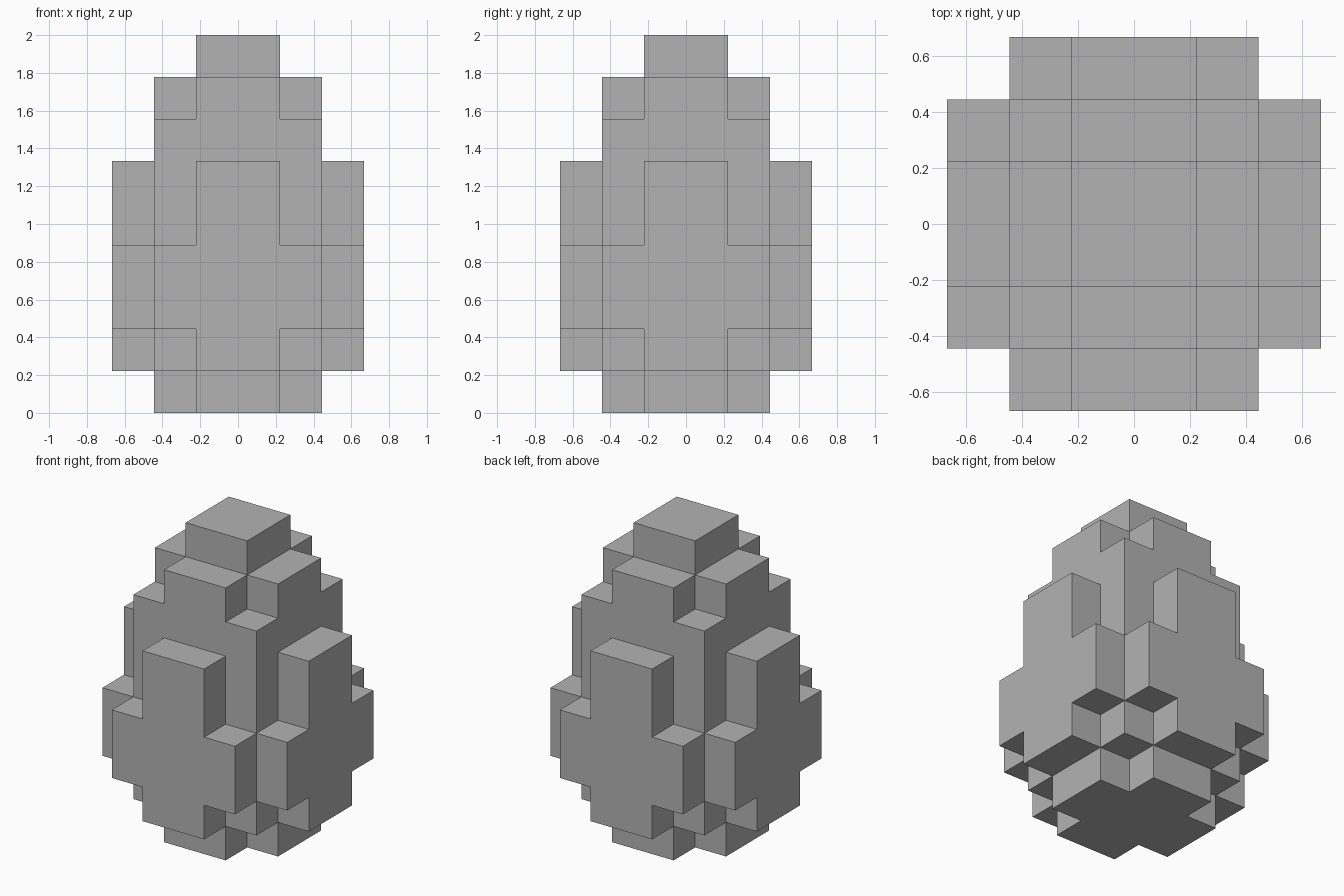
import bpy
import bmesh
from mathutils import Vector

cube = bpy.data.objects.get("Cube")
if cube:
    bpy.data.objects.remove(cube, do_unlink=True)

UNIT = 2 / 9

# Layer shapes: half width in cells for each row outwards from the centre
CAP = (1, 0, 0)
CROSS = (2, 1, 0)
SQUARE = (2, 2, 0)
PLATED = (3, 2, 1)
BELLY = (3, 3, 2)
LAYERS = [CROSS, PLATED, BELLY, BELLY, PLATED, PLATED, SQUARE, CROSS, CAP]


def solid(x, y, z):
    """True when the cell at this grid position is filled."""
    if not 0 <= z < len(LAYERS):
        return False
    col = x if x >= 0 else -x - 1
    row = y if y >= 0 else -y - 1
    return row < 3 and col < LAYERS[z][row]


def add_side(bm, cell, axis, sign):
    """Add the outer face of a cell on one side."""
    normal = Vector((0, 0, 0))
    normal[axis] = sign
    u = Vector((0, 0, 0))
    u[(axis + 1) % 3] = 0.5
    v = normal.cross(u)
    mid = Vector(cell) + Vector((0.5, 0.5, 0.5)) + normal / 2
    corners = (mid - u - v, mid + u - v, mid + u + v, mid - u + v)
    bm.faces.new([bm.verts.new(c * UNIT) for c in corners])


# Stepped egg shell: only faces between filled and empty cells
bm = bmesh.new()
for z in range(len(LAYERS)):
    for y in range(-3, 3):
        for x in range(-3, 3):
            if not solid(x, y, z):
                continue
            for axis in range(3):
                for sign in (-1, 1):
                    beside = [x, y, z]
                    beside[axis] += sign
                    if not solid(*beside):
                        add_side(bm, (x, y, z), axis, sign)

# Weld the cells and merge flat areas
bmesh.ops.remove_doubles(bm, verts=bm.verts, dist=0.001)
bmesh.ops.dissolve_limit(bm, angle_limit=0.01, verts=bm.verts, edges=bm.edges)

mesh = bpy.data.meshes.new("stepped_egg")
bm.to_mesh(mesh)
bm.free()
egg = bpy.data.objects.new("stepped_egg", mesh)
bpy.context.collection.objects.link(egg)

# Plain grey shell
grey = bpy.data.materials.new("grey")
grey.use_nodes = True
color = (0.45, 0.45, 0.45, 1)
grey.diffuse_color = color
grey.node_tree.nodes["Principled BSDF"].inputs["Base Color"].default_value = color
mesh.materials.append(grey)
